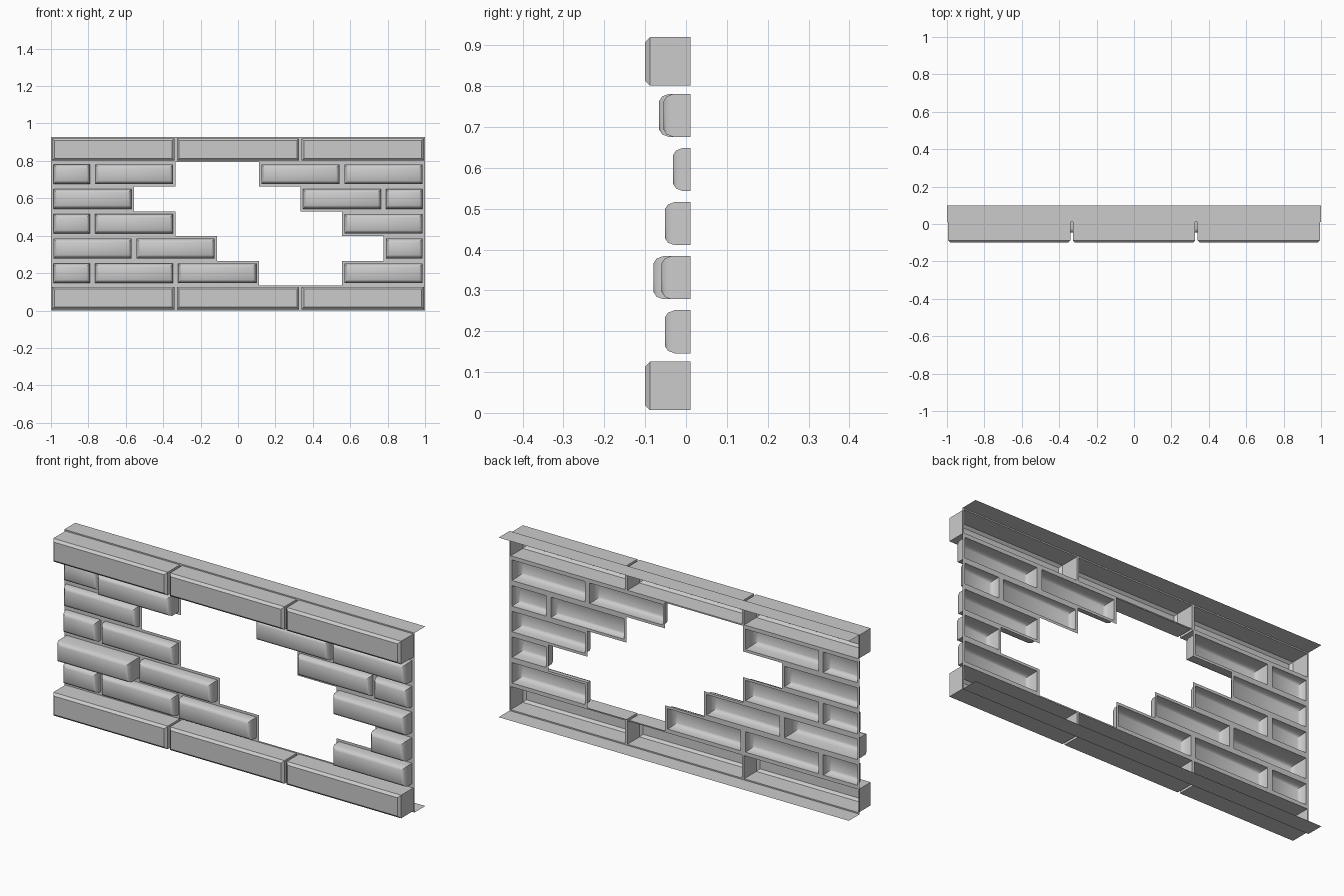
import bpy, bmesh

if "Cube" in bpy.data.objects:
    bpy.data.objects.remove(bpy.data.objects["Cube"])

HEIGHT = 0.927
ROW = HEIGHT / 7          # height of one course
U = 2 / 9                 # half a brick length
BACK = 0.011              # mortar plane
ROUND = [(0, 0.024), (0.006, 0.008), (0.018, 0)]   # (inset, depth) edge profile
CHAMFER = [(0, 0.012), (0.012, 0)]


def finish(name, bm):
    bmesh.ops.remove_doubles(bm, verts=bm.verts, dist=0.0002)
    me = bpy.data.meshes.new(name)
    bm.to_mesh(me)
    bm.free()
    ob = bpy.data.objects.new(name, me)
    bpy.context.collection.objects.link(ob)
    bpy.ops.object.select_all(action='DESELECT')
    ob.select_set(True)
    bpy.context.view_layer.objects.active = ob
    bpy.ops.object.shade_smooth_by_angle(angle=0.75)


def ring(bm, x0, x1, z0, z1, inset, y):
    i = inset
    return [bm.verts.new(p) for p in ((x0 + i, y, z0 + i), (x1 - i, y, z0 + i),
                                      (x1 - i, y, z1 - i), (x0 + i, y, z1 - i))]


def brick(bm, x0, x1, row, front, gap, profile):
    """Mortar rim plus a hollow brick shell, open at the back."""
    steps = [(0, BACK), (gap, BACK)] + [(gap + i, front + d) for i, d in profile]
    rings = [ring(bm, x0, x1, row * ROW, (row + 1) * ROW, i, y) for i, y in steps]
    for a, b in zip(rings, rings[1:]):
        for k in range(4):
            n = (k + 1) % 4
            bm.faces.new((a[k], a[n], b[n], b[k]))
    bm.faces.new(rings[-1])


# Broken courses: (start, end in half bricks, front y)
courses = {
    1: [(0, 1, -.03), (1, 3, -.036), (3, 5, -.042), (7, 9, -.052)],
    2: [(0, 2, -.08), (2, 4, -.045), (8, 9, -.06)],
    3: [(0, 1, -.03), (1, 3, -.036), (7, 9, -.052)],
    4: [(0, 2, -.025), (6, 8, -.022), (8, 9, -.032)],
    5: [(0, 1, -.025), (1, 3, -.066), (5, 7, -.045), (7, 9, -.055)],
}
for row, bricks in courses.items():
    bm = bmesh.new()
    for a, b, front in bricks:
        brick(bm, a * U - 1, b * U - 1, row, front, 0.0135, ROUND)
    finish(f"brick_course_{row}", bm)

# Large border bricks with a flat ledge behind them
for name, row, z in (("bottom", 0, 0), ("top", 6, HEIGHT)):
    bm = bmesh.new()
    for k in range(3):
        brick(bm, k * 2 / 3 - 1, (k + 1) * 2 / 3 - 1, row, -0.1, 0.0065, CHAMFER)
    finish(f"{name}_border_bricks", bm)
    bm = bmesh.new()
    corners = [(-1, BACK, z), (1, BACK, z), (1, 0.1, z), (-1, 0.1, z)]
    if z == 0:
        corners.reverse()
    bm.faces.new([bm.verts.new(p) for p in corners])
    finish(f"{name}_ledge", bm)
